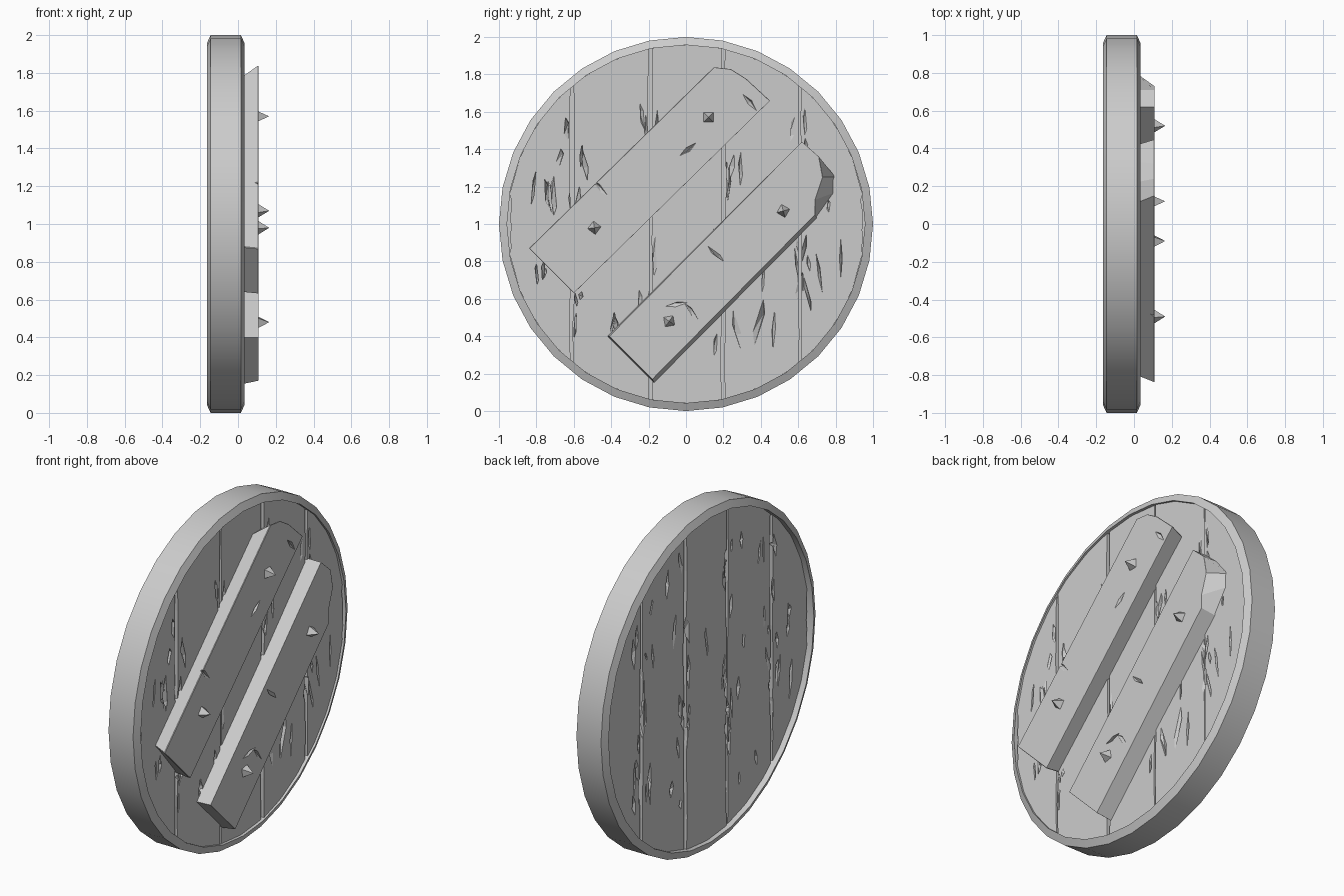
import bpy
import bmesh
import random
from math import pi, sin, cos, sqrt, radians
from mathutils import Matrix, Vector

random.seed(7)
cube = bpy.data.objects.get("Cube")
if cube:
    bpy.data.objects.remove(cube, do_unlink=True)

grey = bpy.data.materials.new("plain_grey")
grey.use_nodes = True
grey.diffuse_color = (0.6, 0.6, 0.6, 1)
grey.node_tree.nodes["Principled BSDF"].inputs["Base Color"].default_value = (0.6, 0.6, 0.6, 1)

CENTRE = 1.0            # height of the shield centre
INNER = 0.957           # inner radius of the rim
FRONT, BACK = 0.02, -0.135


def make_object(name, bm):
    bmesh.ops.recalc_face_normals(bm, faces=bm.faces)
    mesh = bpy.data.meshes.new(name)
    bm.to_mesh(mesh)
    bm.free()
    mesh.materials.append(grey)
    obj = bpy.data.objects.new(name, mesh)
    bpy.context.collection.objects.link(obj)
    return obj


def smooth(obj, degrees):
    bpy.ops.object.select_all(action="DESELECT")
    obj.select_set(True)
    bpy.context.view_layer.objects.active = obj
    bpy.ops.object.shade_smooth_by_angle(angle=radians(degrees))


def bridge(bm, a, b):
    """Join two matching closed loops of vertices with quads."""
    n = len(a)
    for i in range(n):
        j = (i + 1) % n
        bm.faces.new((a[i], a[j], b[j], b[i]))


def prism(name, low, high):
    """Solid between two matching outlines of (x, y, z) points."""
    bm = bmesh.new()
    a = [bm.verts.new(p) for p in low]
    b = [bm.verts.new(p) for p in high]
    bridge(bm, a, b)
    bm.faces.new(a)
    bm.faces.new(b)
    return make_object(name, bm)


def circle(x, r, n=32):
    return [(x, r * sin(2 * pi * i / n), CENTRE + r * cos(2 * pi * i / n)) for i in range(n)]


def splinters(name, spots):
    """Cutter of long thin wedges; each spot is (x, y, z, length, width, depth, lean)."""
    bm = bmesh.new()
    for x, y, z, length, width, depth, lean in spots:
        place = Matrix.Translation((x, y, z)) @ Matrix.Rotation(lean, 4, "X")
        k = random.uniform(-0.6, 0.6) * length
        ridge = random.choice((-1, 1)) * width * 0.8
        ring = [(0, 0, -length), (0, width, k), (0, 0, length), (0, -width, -k)]
        verts = [bm.verts.new(place @ Vector(p)) for p in ring]
        for tip in ((depth, ridge, k), (-depth, ridge, k)):
            t = bm.verts.new(place @ Vector(tip))
            for i in range(4):
                bm.faces.new((verts[i], verts[(i + 1) % 4], t))
    cutter = make_object(name, bm)
    cutter.hide_render = True
    return cutter


def carve(objects, cutter):
    """Cut the wedges out of every object, then drop the cutter."""
    for obj in objects:
        mod = obj.modifiers.new("carve", "BOOLEAN")
        mod.operation, mod.object, mod.solver = "DIFFERENCE", cutter, "EXACT"
        mod.use_self = True
    graph = bpy.context.evaluated_depsgraph_get()
    graph.update()
    carved = [bpy.data.meshes.new_from_object(o.evaluated_get(graph)) for o in objects]
    for obj, mesh in zip(objects, carved):
        obj.modifiers.clear()
        obj.data = mesh
    bpy.data.objects.remove(cutter, do_unlink=True)


# Rim: a chamfered band swept round the shield
bm = bmesh.new()
section = [(-0.165, INNER), (-0.145, 1.0), (0.015, 1.0), (0.035, INNER)]
loops = [[bm.verts.new(p) for p in circle(x, r)] for x, r in section]
for i in range(4):
    bridge(bm, loops[i], loops[(i + 1) % 4])
smooth(make_object("rim", bm), 20)

# Backing that closes the gaps between the boards
prism("board_backing", circle(-0.08, INNER), circle(-0.035, INNER))

# Upright boards with ragged edges, each a little tilted
seams = [-0.95, -0.61, -0.19, 0.20, 0.61, 0.95]
boards = []
for n, (y0, y1) in enumerate(zip(seams, seams[1:])):
    radius = INNER - 0.001
    ys = [y0 + 0.008 + (y1 - y0 - 0.016) * i / 6 for i in range(7)]
    tops = [(y, sqrt(radius ** 2 - y * y)) for y in ys]
    right_end, left_end = tops[-1][1], tops[0][1]
    steps = [0.75, 0.45, 0.1, -0.2, -0.5, -0.8]
    ragged = lambda: random.uniform(-0.008, 0.006)
    outline = tops + [(ys[-1] + ragged(), right_end * s) for s in steps]
    outline += [(y, -h) for y, h in reversed(tops)]
    outline += [(ys[0] - ragged(), -left_end * s) for s in steps]
    tilt = random.uniform(-0.03, 0.03)
    shift = random.uniform(-0.006, 0.006)
    middle = (y0 + y1) / 2
    face = lambda x: [(x + shift + tilt * (y - middle), y, CENTRE + z) for y, z in outline]
    boards.append(prism(f"board_{n + 1}", face(BACK), face(FRONT)))

# Cracks and chips along the grain, mostly near the seams, on both sides
spots = []
for side in (FRONT, BACK):
    for i in range(75):
        if i % 5 < 3:
            y = random.choice(seams[1:-1]) + random.uniform(-0.05, 0.05)
        else:
            y = random.uniform(-0.85, 0.85)
        reach = sqrt(0.92 ** 2 - y * y) - 0.1
        z = CENTRE + random.uniform(-reach, reach)
        spots.append((side, y, z, random.uniform(0.03, 0.13), random.uniform(0.008, 0.022),
                      random.uniform(0.015, 0.035), random.uniform(-0.2, 0.2)))
carve(boards, splinters("crack_cutter", spots))

# Two slanting braces nailed across the front
upper_low = [(-0.80, 0.88), (-0.60, 0.64), (0.42, 1.64), (0.33, 1.72), (0.22, 1.77), (0.11, 1.77)]
upper_high = [(-0.84, 0.87), (-0.60, 0.63), (0.45, 1.66), (0.32, 1.78), (0.24, 1.83), (0.15, 1.84)]
lower_low = [(-0.42, 0.40), (-0.17, 0.15), (0.70, 1.03), (0.80, 1.17), (0.80, 1.25), (0.71, 1.36), (0.62, 1.44)]
lower_high = [(-0.41, 0.40), (-0.18, 0.17), (0.69, 1.05), (0.69, 1.13), (0.73, 1.25), (0.71, 1.36), (0.62, 1.44)]
braces = []
for name, low, high in (("upper_brace", upper_low, upper_high), ("lower_brace", lower_low, lower_high)):
    braces.append(prism(name, [(0.01, y, z) for y, z in low], [(0.108, y, z) for y, z in high]))

# Nicks in the braces
nicks = [(0.01, 1.40, -0.9), (0.34, 1.65, 0.7), (-0.46, 1.19, 0.8),
         (0.16, 0.84, 0.8), (-0.05, 0.57, -1.4), (0.03, 0.53, 0.7)]
carve(braces, splinters("nick_cutter", [(0.108, y, z, 0.06, 0.012, 0.02, a) for y, z, a in nicks]))
for brace in braces:
    bevel = brace.modifiers.new("worn_edges", "BEVEL")
    bevel.width, bevel.segments, bevel.limit_method = 0.006, 1, "ANGLE"
    bevel.angle_limit = radians(50)

# Four-sided nail points
nails = [(0.12, 1.57, 45), (-0.49, 0.98, 8), (0.52, 1.07, 15), (-0.09, 0.48, 55)]
for n, (y, z, turn) in enumerate(nails):
    bm = bmesh.new()
    bmesh.ops.create_cone(bm, cap_ends=True, segments=4, radius1=0.038, radius2=0, depth=0.06,
                          matrix=Matrix.Translation((0.135, y, z)) @ Matrix.Rotation(radians(turn), 4, "X")
                          @ Matrix.Rotation(pi / 2, 4, "Y"))
    make_object(f"nail_{n + 1}", bm)
